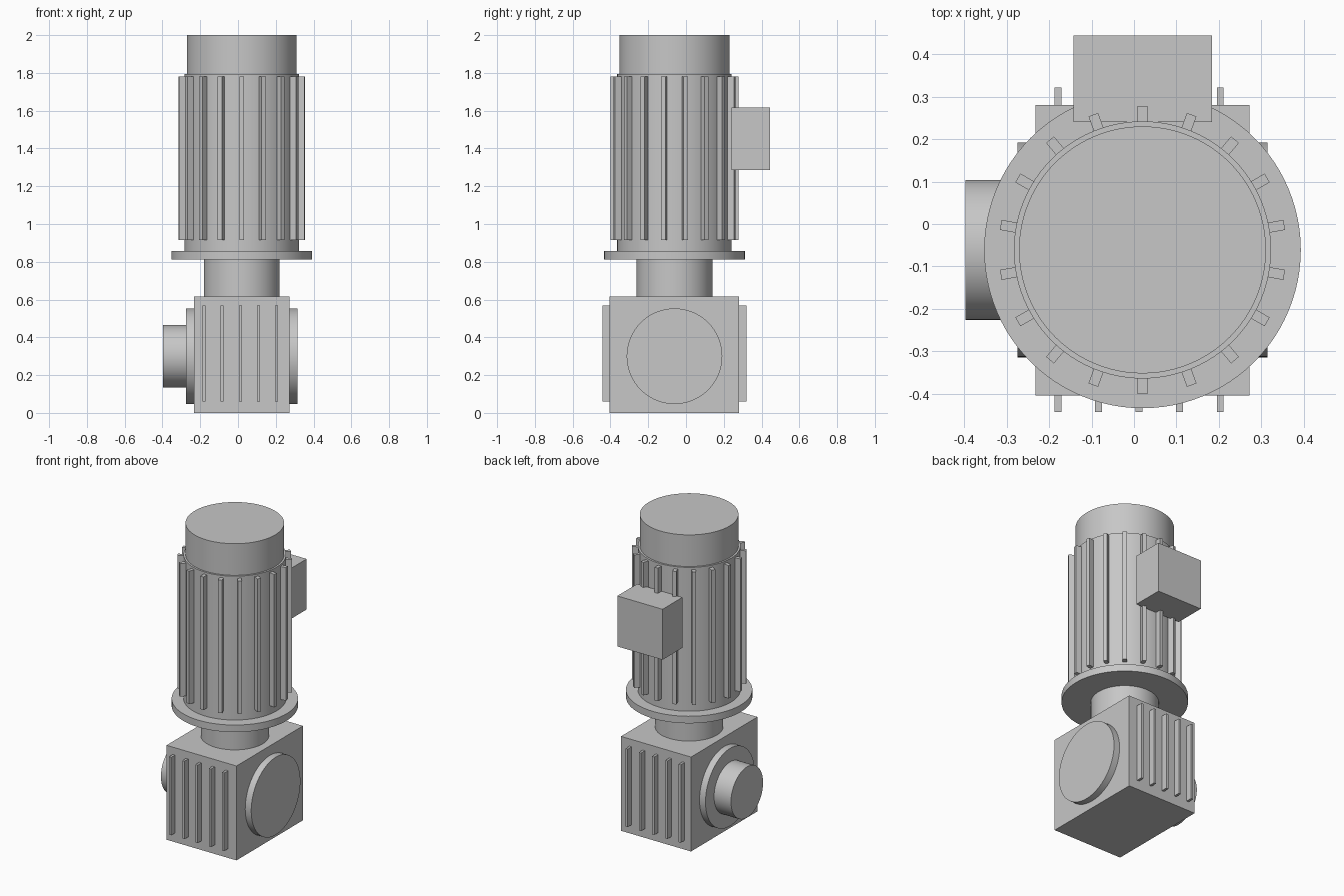
import bpy
from math import radians, cos, sin, pi

if "Cube" in bpy.data.objects:
    bpy.data.objects.remove(bpy.data.objects["Cube"], do_unlink=True)

# One plain grey for the whole machine
grey = bpy.data.materials.new("machine grey")
grey.use_nodes = True
colour = (0.57, 0.57, 0.57, 1)
grey.diffuse_color = colour
grey.node_tree.nodes["Principled BSDF"].inputs["Base Color"].default_value = colour

CX, CY = 0.02, -0.061   # vertical motor axis
SHAFT_Z = 0.3           # horizontal output axis


def finish(name):
    ob = bpy.context.object
    ob.name = name
    ob.data.materials.append(grey)
    return ob


def box(name, low, high):
    mid = [(a + b) / 2 for a, b in zip(low, high)]
    bpy.ops.mesh.primitive_cube_add(size=1, location=mid)
    ob = finish(name)
    ob.scale = [b - a for a, b in zip(low, high)]
    bpy.ops.object.transform_apply(location=False, rotation=False, scale=True)
    return ob


def cylinder(name, radius, start, end, along_x=False):
    mid = (start + end) / 2
    place = (mid, CY, SHAFT_Z) if along_x else (CX, CY, mid)
    turn = (0, pi / 2, 0) if along_x else (0, 0, 0)
    bpy.ops.mesh.primitive_cylinder_add(vertices=96, radius=radius, depth=end - start,
                                        location=place, rotation=turn)
    bpy.ops.object.shade_smooth_by_angle(angle=radians(30))
    return finish(name)


# Gearbox housing with its ribs on front and back
box("gearbox_housing", (-0.232, -0.404, 0), (0.272, 0.28, 0.615))
for i in range(5):
    x = -0.179 + i * 0.0955
    box(f"front_rib_{i + 1}", (x - 0.008, -0.443, 0.06), (x + 0.008, -0.39, 0.568))
    box(f"back_rib_{i + 1}", (x - 0.008, 0.27, 0.06), (x + 0.008, 0.321, 0.568))

# Side covers and output shaft
cylinder("left_cover", 0.253, 0.26, 0.315, True)
cylinder("right_cover", 0.253, -0.275, -0.22, True)
cylinder("output_shaft", 0.165, -0.397, -0.26, True)

# Motor stack
cylinder("motor_neck", 0.201, 0.6, 0.82)
cylinder("motor_flange", 0.373, 0.811, 0.857)
cylinder("motor_body", 0.303, 0.85, 1.794)
cylinder("fan_cover", 0.291, 1.78, 2.0)

# Cooling fins around the motor body
for i in range(18):
    angle = radians(90 + 20 * i)
    fin = box(f"cooling_fin_{i + 1}", (-0.025, -0.012, 0.914), (0.025, 0.012, 1.78))
    fin.location.x = CX + 0.314 * cos(angle)
    fin.location.y = CY + 0.314 * sin(angle)
    fin.rotation_euler.z = angle

# Terminal box
box("terminal_box", (-0.142, 0.24, 1.287), (0.184, 0.444, 1.616))
